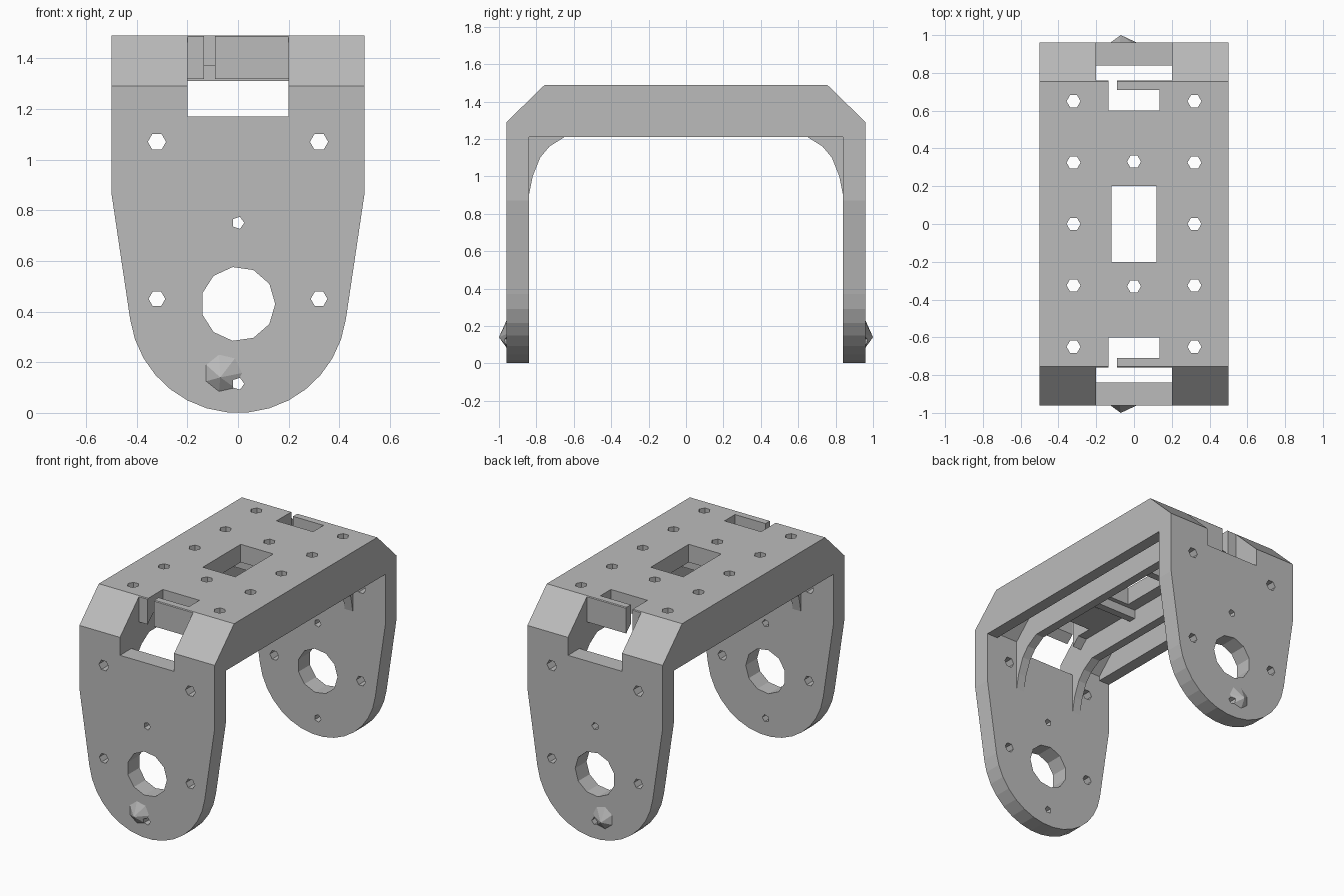
import bpy, bmesh, math
from mathutils import Vector

cube = bpy.data.objects.get("Cube")
if cube:
    bpy.data.objects.remove(cube, do_unlink=True)

metal = bpy.data.materials.new("plain_grey")
metal.use_nodes = True
metal.diffuse_color = (0.5, 0.5, 0.5, 1)
metal.node_tree.nodes["Principled BSDF"].inputs["Base Color"].default_value = (0.5, 0.5, 0.5, 1)


def place(axis, u, v, t):
    return {"x": (t, u, v), "y": (u, t, v), "z": (u, v, t)}[axis]


def prism(name, pts, axis, lo, hi, tip=None):
    """Extrude a 2D outline along an axis; a tip turns it into a pyramid."""
    bm = bmesh.new()
    base = [bm.verts.new(place(axis, u, v, lo)) for u, v in pts]
    bm.faces.new(base)
    if tip:
        apex = bm.verts.new(place(axis, *tip, hi))
        for i in range(len(base)):
            bm.faces.new((base[i - 1], base[i], apex))
    else:
        top = [bm.verts.new(place(axis, u, v, hi)) for u, v in pts]
        bm.faces.new(top)
        for i in range(len(base)):
            bm.faces.new((base[i - 1], base[i], top[i], top[i - 1]))
    bmesh.ops.recalc_face_normals(bm, faces=bm.faces)
    mesh = bpy.data.meshes.new(name)
    bm.to_mesh(mesh)
    bm.free()
    mesh.materials.append(metal)
    ob = bpy.data.objects.new(name, mesh)
    bpy.context.collection.objects.link(ob)
    return ob


def rect(u0, u1, v0, v1):
    return [(u0, v0), (u1, v0), (u1, v1), (u0, v1)]


def ring(u, v, r, n):
    return [(u + r * math.cos(2 * math.pi * i / n),
             v + r * math.sin(2 * math.pi * i / n)) for i in range(n)]


def mirrored(half):
    return half + [(-u, v) for u, v in reversed(half)]


def combine(target, tool, operation="DIFFERENCE"):
    mod = target.modifiers.new("shape", "BOOLEAN")
    mod.object, mod.operation, mod.solver = tool, operation, "EXACT"
    tool.hide_render = True
    bpy.context.view_layer.objects.active = target
    bpy.ops.object.modifier_apply(modifier=mod.name)
    bpy.data.objects.remove(tool, do_unlink=True)


# Solid block with chamfered top corners
body = prism("u_bracket", mirrored([(0.96, 0), (0.96, 1.29), (0.755, 1.49)]), "x", -0.5, 0.5)

# Arm outline: straight sides tapering to a round end
arc = [(0.43 * math.cos(a), 0.43 + 0.43 * math.sin(a))
       for a in (math.radians(-8 - 164 * i / 15) for i in range(16))]
outline = [(-0.5, 0.87), (-0.5, 1.29), (-0.51, 1.6), (0.51, 1.6), (0.5, 1.29), (0.5, 0.87)] + arc
combine(body, prism("arm_outline", outline, "y", -1.2, 1.2), "INTERSECT")

# Opening between the arms, leaving curved gussets on the inner ribs
gusset = mirrored([(0.84, -0.1), (0.84, 0.9), (0.82, 1.0), (0.78, 1.1), (0.73, 1.16), (0.65, 1.21)])
square = mirrored([(0.84, -0.1), (0.84, 1.21)])
hollow = mirrored([(0.84, -0.1), (0.84, 1.24), (0.705, 1.37)])
combine(body, prism("opening", gusset, "x", -0.7, 0.7))
for s in (-1, 1):
    combine(body, prism("square_opening", square, "x", s * 0.26, s * 0.7))

# Troughs under the top plate, between skirts and ribs
for lo, hi in ((-0.42, -0.26), (-0.2, 0.2), (0.26, 0.42)):
    combine(body, prism("trough", hollow, "x", lo, hi))

# Cross ribs beside the middle opening, and raised bumps low on the arms
for s in (-1, 1):
    combine(body, prism("cross_rib", rect(-0.23, 0.23, s * 0.23, s * 0.28), "z", 1.31, 1.42), "UNION")
    combine(body, prism("bump", ring(-0.05, 0.17, 0.13, 7), "y", s * 0.93, s * 1.0, (-0.07, 0.14)), "UNION")

# Middle opening in the top plate
combine(body, prism("middle_opening", rect(-0.12, 0.12, -0.2, 0.2), "z", 1.25, 1.6))

for s in (-1, 1):
    # Corner window, slot behind the lip and the notch joining them
    combine(body, prism("window", rect(s * 0.76, s * 1.1, 1.17, 1.6), "x", -0.2, 0.2))
    combine(body, prism("slot", rect(-0.135, 0.135, s * 0.6, s * 0.71), "z", 1.25, 1.6))
    combine(body, prism("notch", rect(-0.135, -0.09, s * 0.7, s * 0.8), "z", 1.25, 1.6))
    # Shaft hole and screw holes in each arm
    holes = [(0, 0.43, 0.147, 11), (0, 0.75, 0.025, 5), (0, 0.115, 0.025, 5)]
    for side in (-0.32, 0.32):
        holes += [(side, 0.45, 0.033, 6), (side, 1.07, 0.036, 6)]
    for u, v, r, n in holes:
        combine(body, prism("arm_hole", ring(u, v, r, n), "y", s * 0.7, s * 1.1))

# Screw holes in the top plate
grid = [(x, y * 0.325) for x in (-0.32, 0.32) for y in range(-2, 3)]
for x, y in grid + [(0, -0.33), (0, 0.33)]:
    combine(body, prism("top_hole", ring(x, y, 0.037, 6), "z", 1.25, 1.6))

for poly in body.data.polygons:
    poly.use_smooth = False
